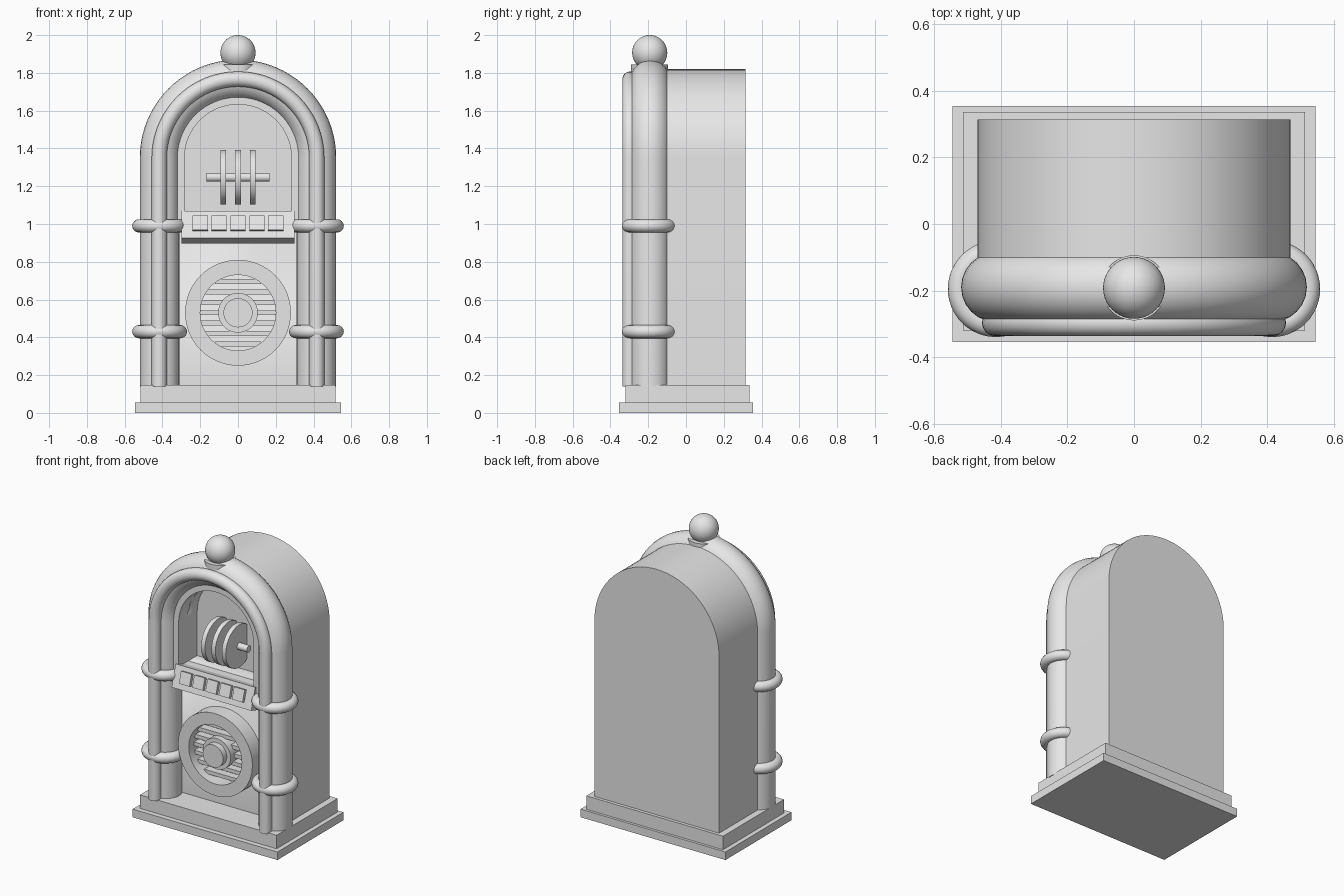
import bpy, bmesh, math
from mathutils import Matrix, Vector

if "Cube" in bpy.data.objects:
    bpy.data.objects.remove(bpy.data.objects["Cube"])

grey = bpy.data.materials.new("plain_grey")
grey.diffuse_color = (0.8, 0.8, 0.8, 1)
grey.use_nodes = True
grey.node_tree.nodes["Principled BSDF"].inputs["Base Color"].default_value = grey.diffuse_color
SPRING = 1.35  # height where every arch starts to curve


def finish(name, bm, smooth=True):
    bmesh.ops.recalc_face_normals(bm, faces=bm.faces)
    me = bpy.data.meshes.new(name)
    bm.to_mesh(me)
    bm.free()
    ob = bpy.data.objects.new(name, me)
    bpy.context.collection.objects.link(ob)
    me.materials.append(grey)
    if smooth:
        select(ob)
        bpy.ops.object.shade_smooth_by_angle(angle=math.radians(35))
    return ob


def select(ob):
    bpy.ops.object.select_all(action='DESELECT')
    ob.select_set(True)
    bpy.context.view_layer.objects.active = ob


def box(name, x0, x1, y0, y1, z0, z1, matrix=None):
    bm = bmesh.new()
    m = Matrix.Translation(((x0 + x1) / 2, (y0 + y1) / 2, (z0 + z1) / 2))
    m = m @ Matrix.Diagonal((x1 - x0, y1 - y0, z1 - z0, 1))
    bmesh.ops.create_cube(bm, size=1, matrix=(matrix or Matrix()) @ m)
    return finish(name, bm, False)


def arch(r, z0, n=40):
    """Outline of an upright arch, from bottom right over the top to bottom left."""
    arc = [(r * math.cos(math.pi * i / n), SPRING + r * math.sin(math.pi * i / n))
           for i in range(n + 1)]
    return [(r, z0)] + arc + [(-r, z0)]


def prism(name, outline, y0, y1):
    bm = bmesh.new()
    a = [bm.verts.new((x, y0, z)) for x, z in outline]
    b = [bm.verts.new((x, y1, z)) for x, z in outline]
    bm.faces.new(a)
    bm.faces.new(b[::-1])
    for i in range(len(a)):
        j = (i + 1) % len(a)
        bm.faces.new((a[i], a[j], b[j], b[i]))
    return finish(name, bm)


def cylinder(name, r, depth, center, axis):
    bm = bmesh.new()
    rot = Vector((0, 0, 1)).rotation_difference(Vector(axis)).to_matrix().to_4x4()
    bmesh.ops.create_cone(bm, cap_ends=True, segments=48, radius1=r, radius2=r,
                          depth=depth, matrix=Matrix.Translation(center) @ rot)
    return finish(name, bm)


def revolve(name, profile, matrix, n=48):
    """Spin a closed (radius, height) profile about the local z axis."""
    bm = bmesh.new()
    rings = []
    for i in range(n):
        t = 2 * math.pi * i / n
        rings.append([bm.verts.new(matrix @ Vector((r * math.cos(t), r * math.sin(t), h)))
                      for r, h in profile])
    m = len(profile)
    for i in range(n):
        p, q = rings[i], rings[(i + 1) % n]
        for k in range(m):
            bm.faces.new((p[k], q[k], q[(k + 1) % m], p[(k + 1) % m]))
    return finish(name, bm)


def arch_tube(name, path_r, tube_r, y, z0, n=24):
    """Round tube following an arch, closed at both feet."""
    bm = bmesh.new()
    rings = []
    path = arch(path_r, z0)
    for k, (x, z) in enumerate(path):
        a = min(max(k - 1, 0), len(path) - 3) * math.pi / (len(path) - 3)
        out = Vector((math.cos(a), 0, math.sin(a)))
        c = Vector((x, y, z))
        rings.append([bm.verts.new(c + tube_r * (math.cos(t) * out + math.sin(t) * Vector((0, 1, 0))))
                      for t in (2 * math.pi * i / n for i in range(n))])
    for p, q in zip(rings, rings[1:]):
        for i in range(n):
            j = (i + 1) % n
            bm.faces.new((p[i], p[j], q[j], q[i]))
    bm.faces.new(rings[0])
    bm.faces.new(rings[-1])
    return finish(name, bm)


# Stepped plinth
box("plinth_bottom", -0.546, 0.546, -0.355, 0.355, 0, 0.055)
box("plinth_top", -0.515, 0.515, -0.32, 0.337, 0.055, 0.147)

# Cabinet with an arched window recess
cabinet = prism("cabinet", arch(0.47, 0.147), -0.14, 0.315)
cutter = prism("window_cutter", arch(0.283, 1.05), -0.5, -0.035)
cut = cabinet.modifiers.new("window", 'BOOLEAN')
cut.operation = 'DIFFERENCE'
cut.object = cutter
cut.solver = 'EXACT'
select(cabinet)
bpy.ops.object.modifier_apply(modifier=cut.name)
bpy.data.objects.remove(cutter)

# Window frame and the sill below it
prism("window_frame", arch(0.36, 0.98) + arch(0.283, 0.98)[::-1], -0.235, -0.13)
box("window_sill", -0.29, 0.29, -0.235, -0.13, 0.92, 1.05)

# Large and small arched tubes
arch_tube("outer_tube", 0.415, 0.105, -0.19, 0.14)
arch_tube("inner_tube", 0.417, 0.04, -0.297, 0.14)

# Rings clasping the columns
clasp = [(0.11 + 0.035 * math.cos(2 * math.pi * i / 16), 0.035 * math.sin(2 * math.pi * i / 16))
         for i in range(16)]
for side in (-1, 1):
    for z in (0.43, 0.99):
        revolve("column_clasp", clasp, Matrix.Translation((side * 0.415, -0.195, z)))

# Ball and collar on top
cylinder("ball_collar", 0.098, 0.11, (0, -0.192, 1.79), (0, 0, 1))
bm = bmesh.new()
bmesh.ops.create_uvsphere(bm, u_segments=40, v_segments=24, radius=0.093,
                          matrix=Matrix.Translation((0, -0.192, 1.907)))
finish("top_ball", bm)

# Tilted button panel
tilt = Matrix.Translation((0, -0.265, 0.997)) @ Matrix.Rotation(math.radians(-17), 4, 'X')
box("button_panel", -0.3, 0.3, 0, 0.1, -0.075, 0.075, tilt)
for i in range(5):
    x = (i - 2) * 0.1
    box("button", x - 0.04, x + 0.04, -0.02, 0.01, -0.035, 0.045, tilt)

# Discs on a spindle behind the window
cylinder("spindle", 0.023, 0.335, (0, -0.12, 1.247), (1, 0, 0))
for x in (-0.078, 0, 0.078):
    cylinder("disc", 0.145, 0.03, (x, -0.12, 1.247), (1, 0, 0))

# Speaker: ring, horizontal slats and stepped hub
SZ = 0.53
facing = Matrix.Translation((0, 0, SZ)) @ Matrix.Rotation(math.radians(90), 4, 'X')
revolve("speaker_ring", [(0.2, 0.13), (0.28, 0.13), (0.28, 0.245), (0.2, 0.245)], facing, 64)
for i in range(-3, 4):
    dz = i * 0.055
    half = math.sqrt(0.205 ** 2 - dz ** 2)
    box("speaker_slat", -half, half, -0.19, -0.13, SZ + dz - 0.013, SZ + dz + 0.013)
cylinder("speaker_hub", 0.105, 0.1, (0, -0.18, SZ), (0, 1, 0))
cylinder("speaker_cap", 0.077, 0.14, (0, -0.2, SZ), (0, 1, 0))
